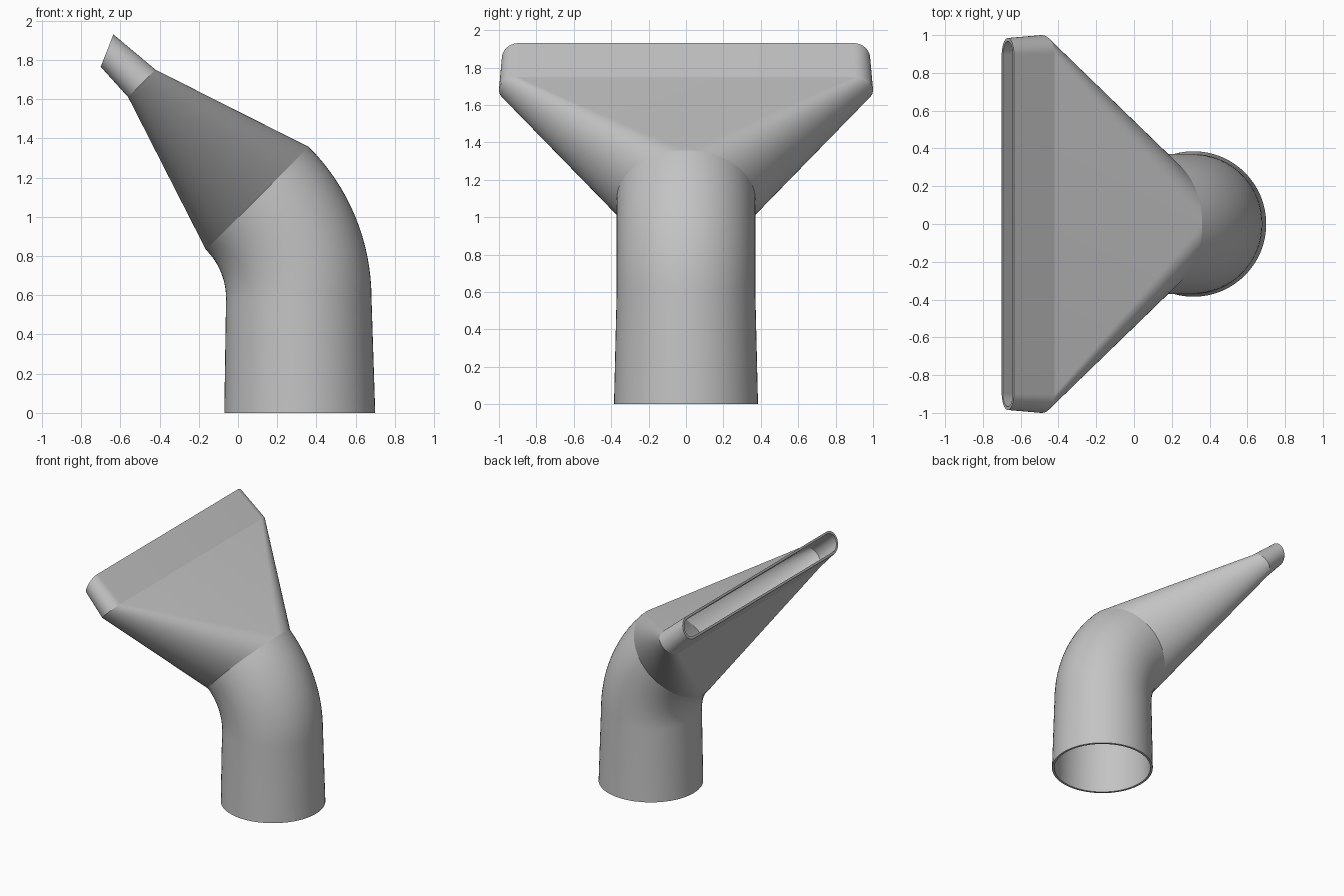
import bpy, bmesh
from math import sin, cos, pi, radians

if "Cube" in bpy.data.objects:
    bpy.data.objects.remove(bpy.data.objects["Cube"])

HALF = 32      # segments in each half circle
WALL = 0.018   # thickness of the shell

grey = bpy.data.materials.new("plain_grey")
grey.use_nodes = True
grey.diffuse_color = (0.55, 0.55, 0.55, 1)
grey.node_tree.nodes["Principled BSDF"].inputs["Base Color"].default_value = (0.55, 0.55, 0.55, 1)


def ring(bm, section, inset):
    """Rounded slot outline: two half circles moved apart along y."""
    x, z, tilt, radius, spread = section
    r = radius - inset
    verts = []
    for side in (1, -1):
        for i in range(HALF + 1):
            t = pi * i / HALF
            u, v = side * r * cos(t), side * (r * sin(t) + spread)
            verts.append(bm.verts.new((x + u * cos(tilt), v, z + u * sin(tilt))))
    return verts


def bridge(bm, a, b, smooth=True):
    n = len(a)
    for i in range(n):
        j = (i + 1) % n
        bm.faces.new((a[i], a[j], b[j], b[i])).smooth = smooth


def shell(name, sections, rim_start=False, rim_end=False):
    """Double-walled loft through the sections, with rims at open ends."""
    bm = bmesh.new()
    outer = [ring(bm, s, 0) for s in sections]
    inner = [ring(bm, s, WALL) for s in sections]
    for a, b in zip(outer, outer[1:]):
        bridge(bm, a, b)
    for a, b in zip(inner, inner[1:]):
        bridge(bm, b, a)
    if rim_start:
        bridge(bm, inner[0], outer[0], False)
    if rim_end:
        bridge(bm, outer[-1], inner[-1], False)
    bmesh.ops.remove_doubles(bm, verts=bm.verts, dist=0.0001)
    bmesh.ops.recalc_face_normals(bm, faces=bm.faces)
    # Keep the rim edges crisp
    for e in bm.edges:
        if len({f.smooth for f in e.link_faces}) > 1:
            e.smooth = False
    mesh = bpy.data.meshes.new(name)
    bm.to_mesh(mesh)
    bm.free()
    mesh.materials.append(grey)
    obj = bpy.data.objects.new(name, mesh)
    bpy.context.collection.objects.link(obj)
    return obj


# Sections: x, z, tilt, radius, sideways spread
BEND, PIVOT_X, PIVOT_Z = 0.72, -0.41, 0.585
foot = (0.315, 0, 0, 0.385, 0)
bend = []
for i in range(17):
    a = radians(45) * i / 16
    bend.append((PIVOT_X + BEND * cos(a), PIVOT_Z + BEND * sin(a), a, 0.371, 0))
throat = (-0.49, 1.68, radians(45), 0.099, 0.901)
mouth = (-0.668, 1.848, radians(68.5), 0.0886, 0.896)

# Round pipe with its elbow, flared funnel, flat slot nozzle
shell("pipe_elbow", [foot] + bend, rim_start=True)
shell("funnel", [bend[-1], throat])
shell("slot_nozzle", [throat, mouth], rim_end=True)
